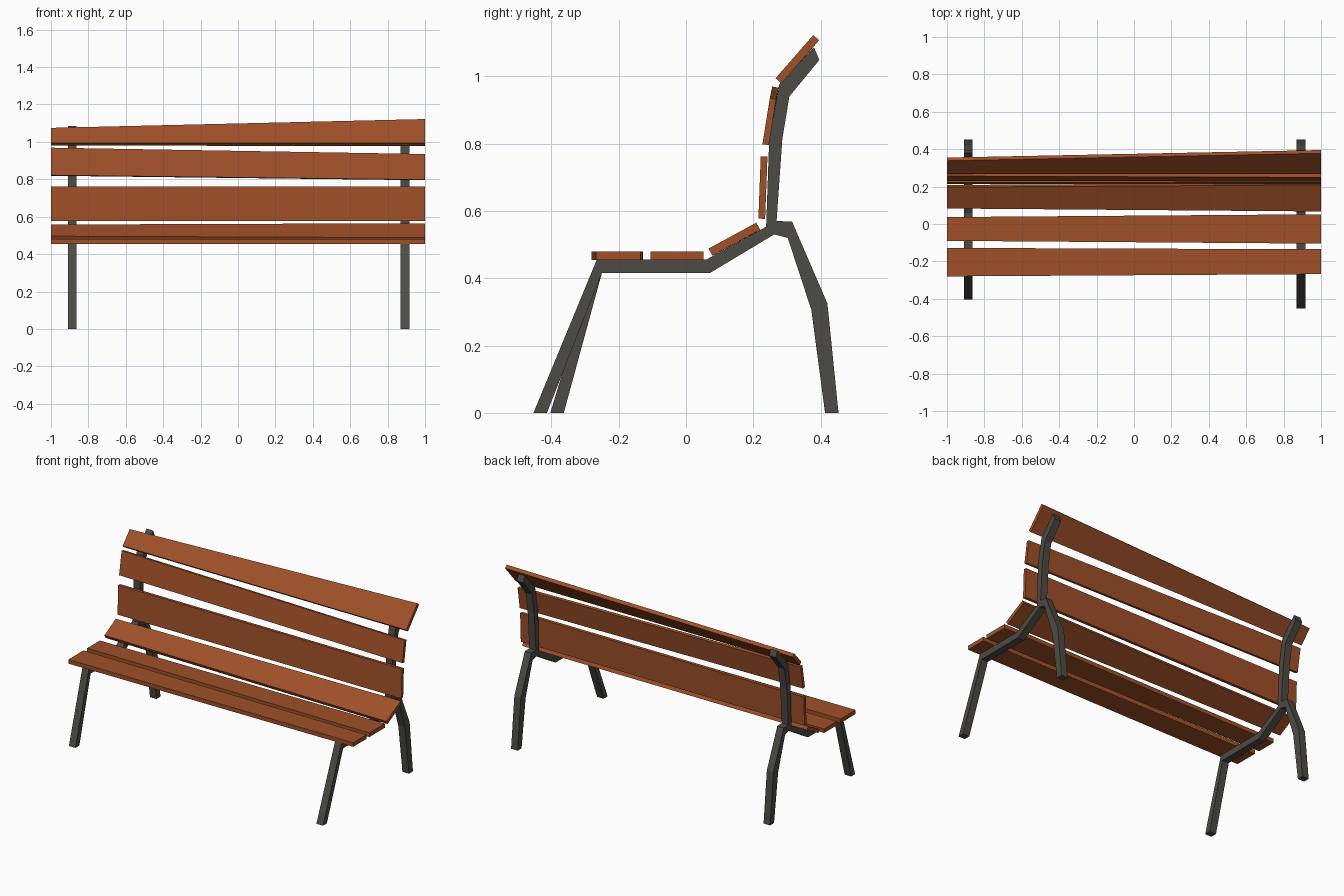
import bpy, bmesh
from mathutils import Vector

if "Cube" in bpy.data.objects:
    bpy.data.objects.remove(bpy.data.objects["Cube"])


def material(name, color):
    m = bpy.data.materials.new(name)
    m.diffuse_color = color
    m.use_nodes = True
    m.node_tree.nodes["Principled BSDF"].inputs["Base Color"].default_value = m.diffuse_color
    return m


WOOD = material("wood", (0.35, 0.08, 0.022, 1))
METAL = material("dark_metal", (0.075, 0.07, 0.058, 1))


def loft(name, x0, prof0, x1, prof1, mat):
    """Solid between two (y, z) outlines with matching point counts."""
    bm = bmesh.new()
    a = [bm.verts.new((x0, y, z)) for y, z in prof0]
    b = [bm.verts.new((x1, y, z)) for y, z in prof1]
    bm.faces.new(a)
    bm.faces.new(b[::-1])
    n = len(a)
    for i in range(n):
        j = (i + 1) % n
        bm.faces.new((a[j], a[i], b[i], b[j]))
    bmesh.ops.recalc_face_normals(bm, faces=bm.faces)
    me = bpy.data.meshes.new(name)
    bm.to_mesh(me)
    bm.free()
    me.materials.append(mat)
    ob = bpy.data.objects.new(name, me)
    bpy.context.collection.objects.link(ob)
    return ob


# Side frames: front leg, seat rail, back post and rear leg in one outline
def frame(name, x, foot):
    outline = [
        (foot, 0), (-0.265, 0.455), (0.06, 0.455), (0.238, 0.553),
        (0.247, 0.81), (0.277, 0.976), (0.38, 1.086), (0.396, 1.048),
        (0.307, 0.94), (0.286, 0.812), (0.269, 0.57), (0.315, 0.568),
        (0.42, 0.325), (0.453, 0), (0.413, 0), (0.372, 0.307),
        (0.302, 0.52), (0.262, 0.53), (0.07, 0.415), (-0.25, 0.415),
        (foot + 0.04, 0)]
    loft(name, x - 0.023, outline, x + 0.023, outline, METAL)


frame("left_frame", -0.887, -0.403)
frame("right_frame", 0.893, -0.453)


# Slats: each end is given by two points on its front face
def slat_end(p, q, t):
    a, b = Vector(p), Vector(q)
    d = (b - a).normalized()
    n = Vector((d.y, -d.x)) * t
    return [a, b, b + n, a + n]


def slat(name, left, right, t):
    loft(name, -1, slat_end(*left, t), 1, slat_end(*right, t), WOOD)


slat("seat_slat_front", ((-0.28, 0.48), (-0.128, 0.48)),
     ((-0.268, 0.48), (-0.135, 0.48)), 0.026)
slat("seat_slat_middle", ((-0.09, 0.48), (0.037, 0.48)),
     ((-0.105, 0.48), (0.052, 0.48)), 0.026)
slat("seat_slat_rear", ((0.083, 0.496), (0.197, 0.558)),
     ((0.067, 0.488), (0.209, 0.565)), 0.024)
slat("back_slat_lower", ((0.215, 0.577), (0.222, 0.762)),
     ((0.215, 0.577), (0.222, 0.762)), 0.02)
slat("back_slat_middle", ((0.231, 0.822), (0.256, 0.969)),
     ((0.227, 0.798), (0.249, 0.935)), 0.019)
slat("back_slat_upper", ((0.267, 0.995), (0.338, 1.075)),
     ((0.266, 0.994), (0.378, 1.122)), 0.023)
